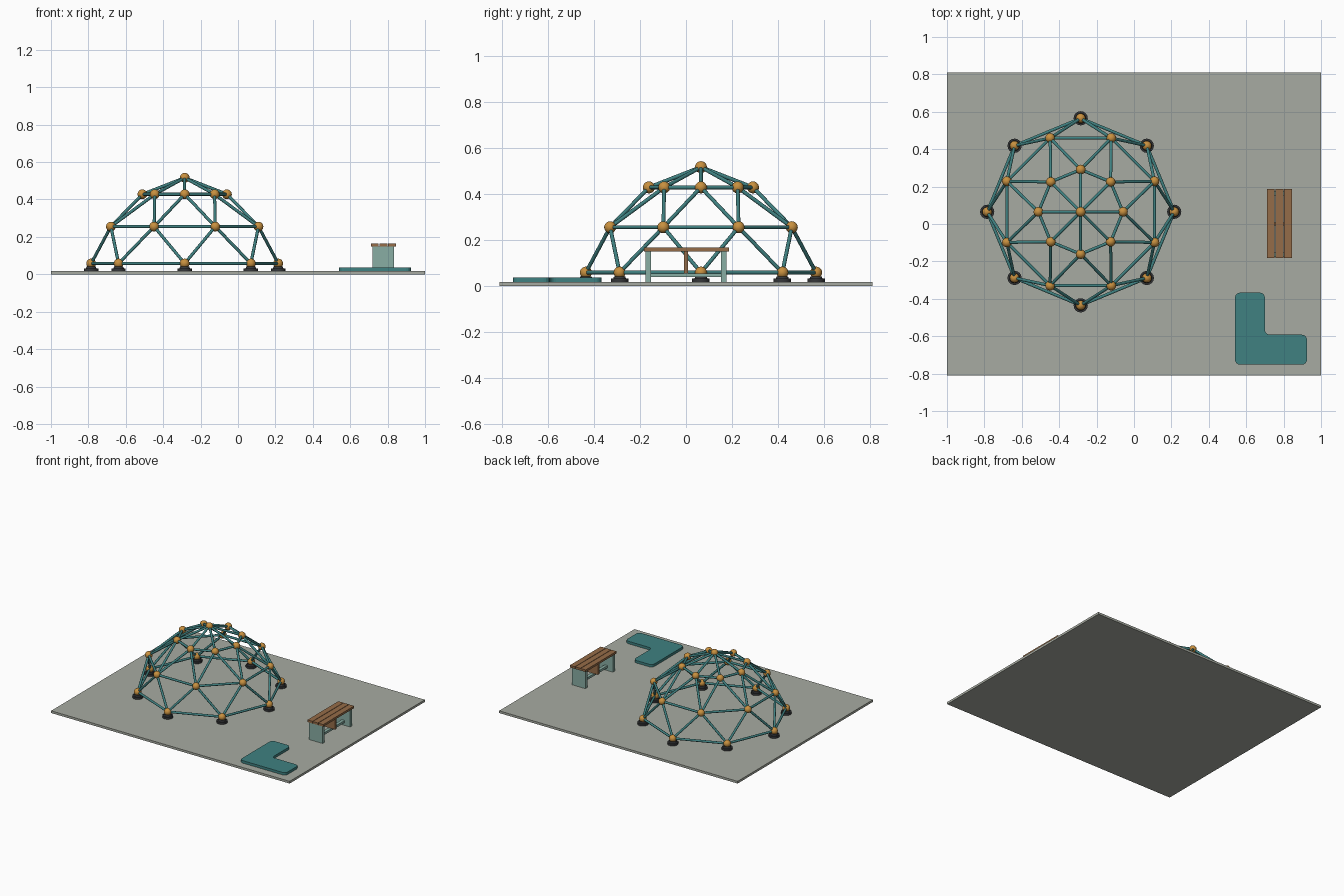
import bpy, bmesh, math
from mathutils import Vector, Matrix

cube = bpy.data.objects.get("Cube")
if cube:
    bpy.data.objects.remove(cube, do_unlink=True)


def material(name, rgb):
    m = bpy.data.materials.new(name)
    m.use_nodes = True
    m.diffuse_color = (*rgb, 1)
    m.node_tree.nodes["Principled BSDF"].inputs["Base Color"].default_value = (*rgb, 1)
    return m


CONCRETE = material("concrete grey", (0.39, 0.41, 0.36))
TEAL = material("teal paint", (0.05, 0.22, 0.22))
PALE = material("pale teal", (0.25, 0.42, 0.37))
ORANGE = material("amber", (0.58, 0.28, 0.05))
WOOD = material("brown wood", (0.30, 0.15, 0.065))
RUBBER = material("dark rubber", (0.035, 0.037, 0.04))


def finish(name, bm, mat, smooth=False):
    mesh = bpy.data.meshes.new(name)
    bmesh.ops.recalc_face_normals(bm, faces=bm.faces)
    bm.to_mesh(mesh)
    bm.free()
    mesh.materials.append(mat)
    obj = bpy.data.objects.new(name, mesh)
    bpy.context.collection.objects.link(obj)
    if smooth:
        bpy.ops.object.select_all(action="DESELECT")
        obj.select_set(True)
        bpy.context.view_layer.objects.active = obj
        bpy.ops.object.shade_smooth_by_angle(angle=math.radians(50))
    return obj


def box(name, lo, hi, mat):
    lo, hi = Vector(lo), Vector(hi)
    bm = bmesh.new()
    bmesh.ops.create_cube(bm, size=1, matrix=Matrix.Translation((lo + hi) / 2)
                          @ Matrix.Diagonal((*(hi - lo), 1)))
    return finish(name, bm, mat)


def add_strut(bm, a, b, radius=0.0085):
    d = b - a
    turn = d.to_track_quat("Z", "Y").to_matrix().to_4x4()
    bmesh.ops.create_cone(bm, cap_ends=True, segments=10, radius1=radius, radius2=radius,
                          depth=d.length, matrix=Matrix.Translation((a + b) / 2) @ turn)


# Ground slab
GROUND = 0.017
box("ground_slab", (-1, -0.81, 0), (1, 0.81, GROUND), CONCRETE)

# Climbing dome: three rings of eight nodes and an apex
CX, CY, N = -0.285, 0.065, 8


def ring(radius, z, offset):
    angles = [(i + offset) * math.tau / N for i in range(N)]
    return [Vector((CX + radius * math.cos(t), CY + radius * math.sin(t), z)) for t in angles]


base, middle, upper = ring(0.5, 0.058, 0), ring(0.427, 0.255, 0.5), ring(0.226, 0.428, 0)
apex = Vector((CX, CY, 0.516))

for name, nodes in (("base", base), ("middle", middle), ("upper", upper)):
    bm = bmesh.new()
    for i in range(N):
        add_strut(bm, nodes[i], nodes[(i + 1) % N])
    finish(name + "_ring_struts", bm, TEAL, True)

bm = bmesh.new()
for i in range(N):
    for j in (i, i - 1):
        add_strut(bm, base[i], middle[j])
        add_strut(bm, middle[j], upper[i])
    add_strut(bm, upper[i], apex)
finish("diagonal_struts", bm, TEAL, True)

bm = bmesh.new()
for p in base + middle + upper + [apex]:
    bmesh.ops.create_uvsphere(bm, u_segments=16, v_segments=10, radius=0.026,
                              matrix=Matrix.Translation(p))
finish("dome_joints", bm, ORANGE, True)

# Rubber feet under the base nodes
bm = bmesh.new()
for p in base:
    for r1, r2, z0, z1 in ((0.038, 0.038, GROUND, 0.032), (0.028, 0.024, 0.032, 0.042)):
        bmesh.ops.create_cone(bm, cap_ends=True, segments=16, radius1=r1, radius2=r2,
                              depth=z1 - z0,
                              matrix=Matrix.Translation((p.x, p.y, (z0 + z1) / 2)))
finish("dome_feet", bm, RUBBER, True)

# Bench: three slats, two end panels, a low rail and a centre brace
BX = 0.777
for i in (-1, 0, 1):
    x = BX + i * 0.0455
    box(f"bench_slat_{i + 2}", (x - 0.021, -0.183, 0.15), (x + 0.021, 0.187, 0.166), WOOD)
for side, y in (("front", -0.164), ("back", 0.164)):
    box(f"bench_{side}_leg", (BX - 0.057, y - 0.012, GROUND),
        (BX + 0.057, y + 0.012, 0.15), PALE)
box("bench_rail", (BX - 0.012, -0.153, 0.038), (BX + 0.012, 0.153, 0.055), PALE)
box("bench_brace", (BX - 0.045, -0.009, 0.055), (BX + 0.045, 0.009, 0.15), WOOD)

# L-shaped mat with rounded corners
bm = bmesh.new()
outline = [(0.54, -0.752), (0.925, -0.752), (0.925, -0.592),
           (0.70, -0.592), (0.70, -0.367), (0.54, -0.367)]
face = bm.faces.new([bm.verts.new((x, y, GROUND)) for x, y in outline])
top = bmesh.ops.extrude_face_region(bm, geom=[face])["geom"]
for v in top:
    if isinstance(v, bmesh.types.BMVert):
        v.co.z = 0.036
uprights = [e for e in bm.edges if abs(e.verts[0].co.z - e.verts[1].co.z) > 0.01]
bmesh.ops.bevel(bm, geom=uprights, offset=0.027, segments=4, profile=0.5, affect="EDGES")
finish("corner_mat", bm, TEAL)
